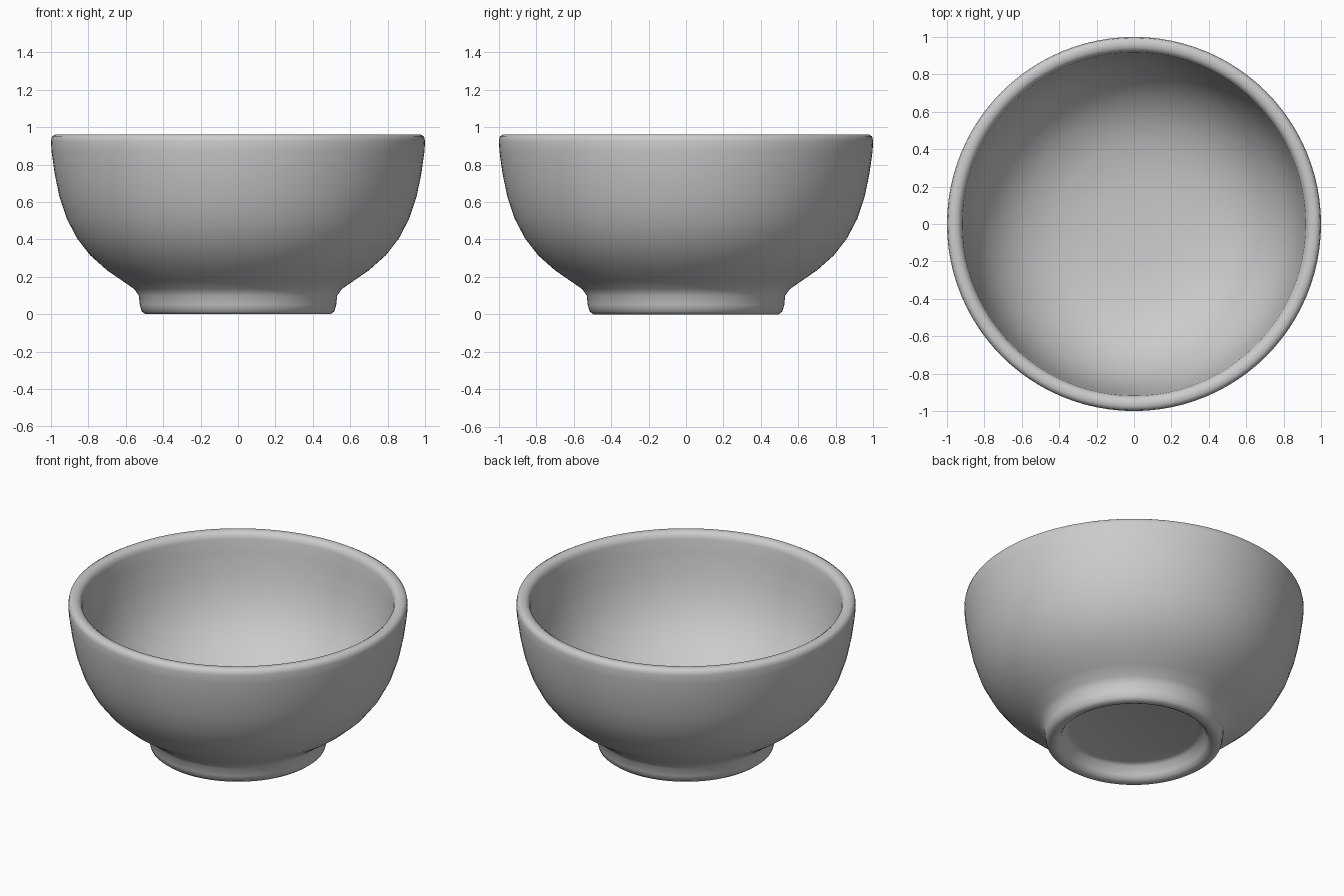
import bpy, bmesh, math

cube = bpy.data.objects.get("Cube")
if cube:
    bpy.data.objects.remove(cube, do_unlink=True)

# Glaze colour
grey = bpy.data.materials.new("plain_grey")
grey.use_nodes = True
colour = (0.6, 0.6, 0.6, 1)
grey.diffuse_color = colour
grey.node_tree.nodes["Principled BSDF"].inputs["Base Color"].default_value = colour

# Half profile (radius, height), from the underside recess round to the inner floor
recess = [(0, 0.09), (0.38, 0.09), (0.41, 0.08), (0.43, 0.03)]
foot = [(0.445, 0.01), (0.465, 0), (0.495, 0), (0.515, 0.015), (0.525, 0.05), (0.53, 0.1)]
outer_wall = [(0.555, 0.135), (0.62, 0.18), (0.70, 0.235), (0.79, 0.315), (0.86, 0.405),
              (0.915, 0.51), (0.955, 0.63), (0.98, 0.75), (0.997, 0.87)]
rim = [(1, 0.925), (0.995, 0.95), (0.975, 0.962), (0.945, 0.96), (0.925, 0.945), (0.918, 0.92)]
inner_wall = [(0.91, 0.84), (0.885, 0.7), (0.85, 0.57), (0.79, 0.45), (0.7, 0.34),
              (0.58, 0.25), (0.42, 0.19), (0.22, 0.165), (0, 0.16)]

# Lathe the profile into a closed bowl
bm = bmesh.new()
verts = [bm.verts.new((r, 0, z)) for r, z in recess + foot + outer_wall + rim + inner_wall]
edges = [bm.edges.new(pair) for pair in zip(verts, verts[1:])]
bmesh.ops.spin(bm, geom=verts + edges, cent=(0, 0, 0), axis=(0, 0, 1),
               angle=math.tau, steps=96, use_merge=True)
bmesh.ops.remove_doubles(bm, verts=bm.verts[:], dist=0.0005)
bmesh.ops.recalc_face_normals(bm, faces=bm.faces[:])
mesh = bpy.data.meshes.new("bowl")
bm.to_mesh(mesh)
bm.free()
mesh.materials.append(grey)

bowl = bpy.data.objects.new("bowl", mesh)
bpy.context.collection.objects.link(bowl)
bpy.ops.object.select_all(action="DESELECT")
bowl.select_set(True)
bpy.context.view_layer.objects.active = bowl
bpy.ops.object.shade_smooth_by_angle(angle=math.radians(60))
